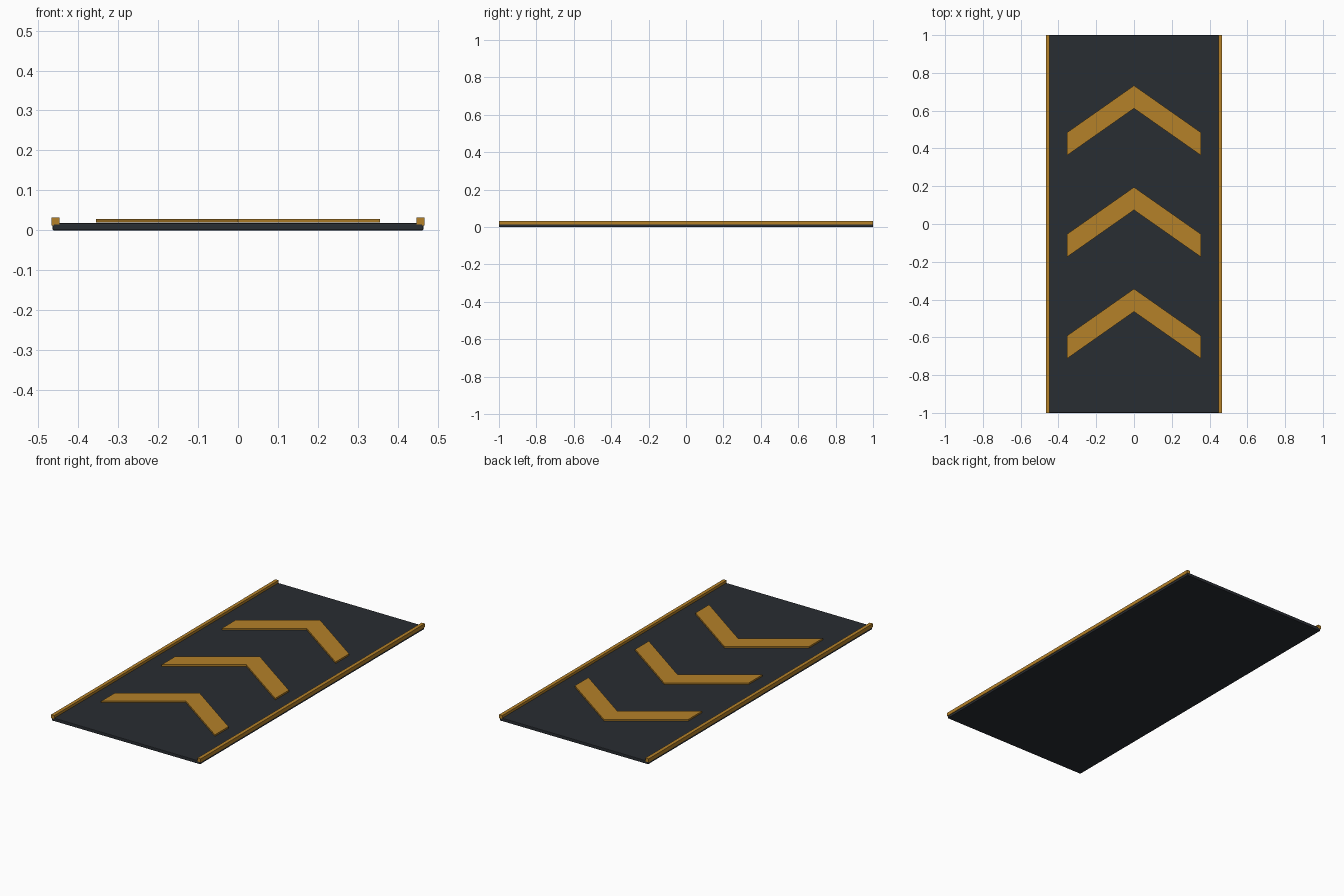
import bpy, bmesh

if "Cube" in bpy.data.objects:
    bpy.data.objects.remove(bpy.data.objects["Cube"])


def material(name, color):
    m = bpy.data.materials.new(name)
    m.diffuse_color = (*color, 1)
    m.use_nodes = True
    m.node_tree.nodes["Principled BSDF"].inputs["Base Color"].default_value = m.diffuse_color
    return m


DARK = material("dark_rubber", (0.022, 0.026, 0.032))
AMBER = material("amber_paint", (0.46, 0.22, 0.022))


def finish(bm, name, mat):
    bmesh.ops.recalc_face_normals(bm, faces=bm.faces)
    me = bpy.data.meshes.new(name)
    bm.to_mesh(me)
    bm.free()
    me.materials.append(mat)
    ob = bpy.data.objects.new(name, me)
    bpy.context.collection.objects.link(ob)
    return ob


def box(name, center, size, mat):
    bm = bmesh.new()
    bmesh.ops.create_cube(bm, size=1)
    bmesh.ops.scale(bm, vec=size, verts=bm.verts)
    bmesh.ops.translate(bm, vec=center, verts=bm.verts)
    return finish(bm, name, mat)


def chevron(name, tip_y):
    # Two slanted quads sharing a centre edge, extruded upwards
    half, drop, width, z0, height = 0.355, 0.249, 0.121, 0.02, 0.009
    bm = bmesh.new()
    cols = []
    for x in (-half, 0, half):
        y = tip_y - drop * abs(x) / half
        cols.append([bm.verts.new((x, y - d, z0)) for d in (0, width)])
    for a, b in zip(cols, cols[1:]):
        bm.faces.new((a[0], a[1], b[1], b[0]))
    ext = bmesh.ops.extrude_face_region(bm, geom=bm.faces[:], use_keep_orig=True)
    top = [v for v in ext["geom"] if isinstance(v, bmesh.types.BMVert)]
    bmesh.ops.translate(bm, vec=(0, 0, height), verts=top)
    return finish(bm, name, AMBER)


# Floor panel with softened edges
panel = box("floor_panel", (0, 0, 0.009), (0.928, 2, 0.018), DARK)
bev = panel.modifiers.new("edge_bevel", "BEVEL")
bev.width = 0.003
bev.segments = 2

# Side rails
for side, x in (("left", -0.457), ("right", 0.457)):
    box(side + "_rail", (x, 0, 0.0225), (0.02, 2, 0.02), AMBER)

# Direction arrows pointing to the back
for i in range(3):
    chevron(f"arrow_{i + 1}", -0.343 + 0.538 * i)
